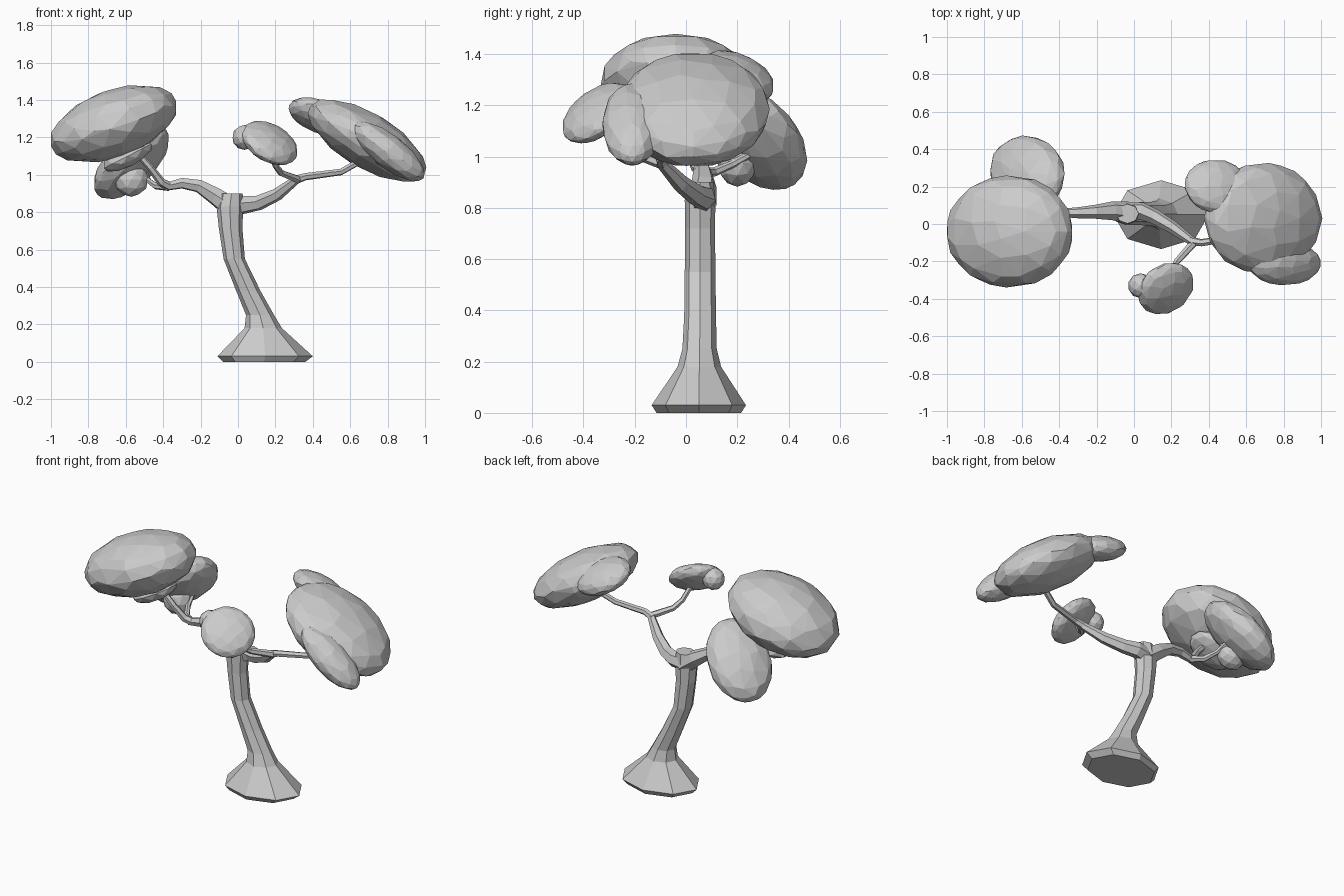
import bpy, bmesh, math
from mathutils import Vector, Matrix

if "Cube" in bpy.data.objects:
    bpy.data.objects.remove(bpy.data.objects["Cube"])


def make_object(name, bm):
    bmesh.ops.recalc_face_normals(bm, faces=bm.faces)
    mesh = bpy.data.meshes.new(name)
    bm.to_mesh(mesh)
    bm.free()
    obj = bpy.data.objects.new(name, mesh)
    bpy.context.collection.objects.link(obj)
    return obj


def loft(name, rings):
    """Join rings of points with quads and cap both ends."""
    bm = bmesh.new()
    loops = [[bm.verts.new(p) for p in ring] for ring in rings]
    n = len(loops[0])
    for a, b in zip(loops, loops[1:]):
        for i in range(n):
            j = (i + 1) % n
            bm.faces.new((a[i], a[j], b[j], b[i]))
    bm.faces.new(loops[0])
    bm.faces.new(loops[-1])
    return make_object(name, bm)


def branch(name, path, sides=6):
    """Tapered tube along (x, y, z, radius) points."""
    pts = [Vector(p[:3]) for p in path]
    side, rings, last = None, [], len(pts) - 1
    for i, p in enumerate(pts):
        d = (pts[min(i + 1, last)] - pts[max(i - 1, 0)]).normalized()
        if side is None:
            side = d.orthogonal()
        side = (side - d * side.dot(d)).normalized()
        up = d.cross(side)
        r = path[i][3]
        rings.append([p + r * (side * math.cos(t) + up * math.sin(t))
                      for t in (2 * math.pi * k / sides for k in range(sides))])
    return loft(name, rings)


def foliage(name, center, radii, long_axis, normal, detail=3):
    """Flattened faceted ball, its first radius along long_axis, third along normal."""
    x = Vector(long_axis).normalized()
    z = Vector(normal)
    z = (z - x * z.dot(x)).normalized()
    y = z.cross(x)
    rot = Matrix((x, y, z)).transposed().to_4x4()
    bm = bmesh.new()
    bmesh.ops.create_icosphere(
        bm, subdivisions=detail, radius=1.015 if detail == 3 else 1.03,
        matrix=Matrix.Translation(center) @ rot @ Matrix.Diagonal((*radii, 1)))
    obj = make_object(name, bm)
    if detail == 3:
        mod = obj.modifiers.new("facets", "DECIMATE")
        mod.ratio = 0.55
    return obj


def tilt(deg):
    t = math.radians(deg)
    return (math.cos(t), 0, math.sin(t)), (-math.sin(t), 0, math.cos(t))


# Trunk with flared foot: x, y, z, x radius, y radius
profile = [(0.14, 0.05, 0.0, 0.22, 0.165), (0.145, 0.05, 0.03, 0.255, 0.184),
           (0.135, 0.052, 0.18, 0.10, 0.085), (0.118, 0.053, 0.25, 0.075, 0.067),
           (0.055, 0.055, 0.38, 0.065, 0.062), (-0.02, 0.055, 0.55, 0.057, 0.06),
           (-0.04, 0.055, 0.72, 0.063, 0.058), (-0.043, 0.055, 0.83, 0.072, 0.06),
           (-0.035, 0.055, 0.90, 0.06, 0.052)]
loft("trunk", [[(x + rx * math.cos(k * math.pi / 4), y + ry * math.sin(k * math.pi / 4), z)
                for k in range(8)] for x, y, z, rx, ry in profile])

# Main limbs and the twigs they split into
branch("left_limb", [(-0.03, 0.06, 0.82, 0.06), (-0.12, 0.07, 0.885, 0.05),
                     (-0.21, 0.065, 0.94, 0.037), (-0.3, 0.06, 0.955, 0.03),
                     (-0.39, 0.06, 0.935, 0.022)])
branch("left_front_twig", [(-0.37, 0.06, 0.94, 0.025), (-0.41, 0.04, 0.96, 0.023),
                           (-0.47, 0.01, 1.04, 0.019), (-0.54, 0.0, 1.12, 0.018)])
branch("left_back_twig", [(-0.37, 0.06, 0.935, 0.022), (-0.44, 0.11, 0.94, 0.018),
                          (-0.48, 0.18, 0.97, 0.015), (-0.5, 0.27, 1.02, 0.014)])
branch("right_limb", [(-0.04, 0.06, 0.83, 0.055), (0.04, 0.07, 0.84, 0.048),
                      (0.11, 0.04, 0.85, 0.041), (0.21, -0.02, 0.895, 0.034),
                      (0.32, -0.10, 0.98, 0.022)])
branch("right_outer_twig", [(0.3, -0.09, 0.97, 0.024), (0.36, -0.10, 0.99, 0.02),
                            (0.55, -0.07, 1.015, 0.018), (0.7, -0.02, 1.1, 0.018)])
branch("right_front_twig", [(0.32, -0.10, 0.975, 0.022), (0.23, -0.20, 1.01, 0.018),
                            (0.2, -0.25, 1.05, 0.016), (0.17, -0.32, 1.15, 0.015)])

# Left foliage
foliage("left_crown", (-0.665, -0.04, 1.273), (0.35, 0.295, 0.177), *tilt(20))
foliage("left_under_crown", (-0.59, 0.0, 1.10), (0.145, 0.12, 0.055), *tilt(27), 2)
foliage("left_back_crown", (-0.57, 0.275, 1.07), (0.26, 0.19, 0.11),
        (0.6, -0.4, 0.7), (-0.58, 0.385, 0.718))
foliage("left_small_crown", (-0.57, 0.2, 0.975), (0.09, 0.075, 0.09), *tilt(0), 2)

# Right foliage
foliage("right_crown", (0.69, 0.03, 1.183), (0.35, 0.292, 0.145), *tilt(-31))
foliage("right_front_crown", (0.805, -0.21, 1.125), (0.233, 0.115, 0.087), *tilt(-38))
foliage("right_back_crown", (0.445, 0.2, 1.31), (0.18, 0.15, 0.075),
        (0.9, 0, -0.32), (0.3, 0.35, 0.85))

# Small front foliage
foliage("front_crown", (0.17, -0.345, 1.17), (0.16, 0.155, 0.065),
        (0.87, 0, -0.5), (0.4, -0.5, 0.7))
foliage("front_small_crown", (0.035, -0.33, 1.2), (0.065, 0.065, 0.065), *tilt(0), 2)
